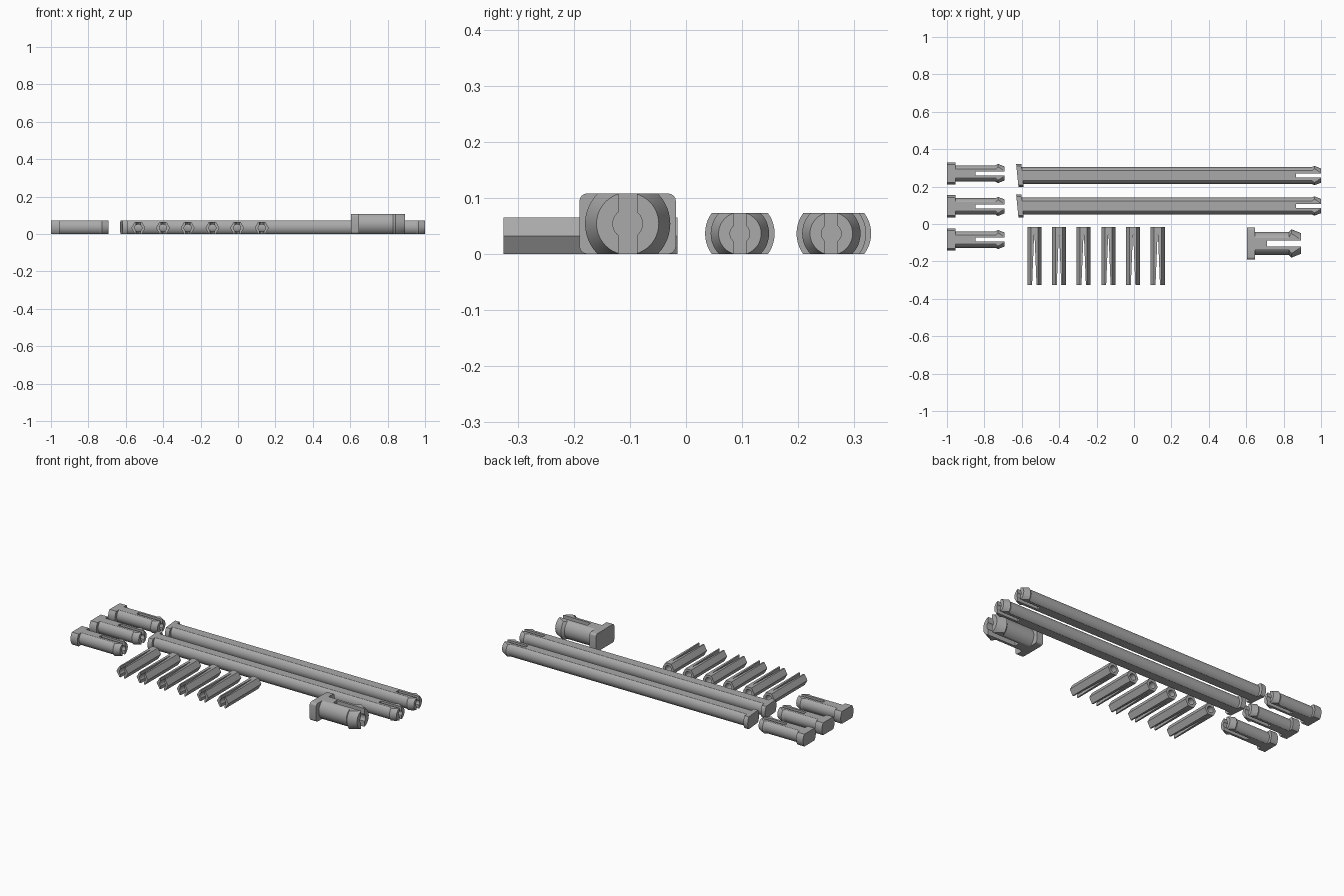
import bpy, bmesh, math
from mathutils import Matrix, Vector

if "Cube" in bpy.data.objects:
    bpy.data.objects.remove(bpy.data.objects["Cube"])

grey = bpy.data.materials.new("plain grey")
grey.use_nodes = True
grey.diffuse_color = (0.4, 0.4, 0.4, 1)
grey.node_tree.nodes["Principled BSDF"].inputs["Base Color"].default_value = (0.4, 0.4, 0.4, 1)


def add_object(name, bm, location=(0, 0, 0)):
    bmesh.ops.recalc_face_normals(bm, faces=bm.faces)
    mesh = bpy.data.meshes.new(name)
    bm.to_mesh(mesh)
    bm.free()
    mesh.materials.append(grey)
    obj = bpy.data.objects.new(name, mesh)
    obj.location = location
    bpy.context.collection.objects.link(obj)
    return obj


def lathe(points, sides=48):
    """Closed solid turned about the x axis from (x, radius) points."""
    bm = bmesh.new()
    verts = [bm.verts.new((x, r, 0)) for x, r in points]
    edges = [bm.edges.new(pair) for pair in zip(verts, verts[1:])]
    bmesh.ops.spin(bm, geom=verts + edges, cent=(0, 0, 0), axis=(1, 0, 0),
                   angle=2 * math.pi, steps=sides, use_duplicate=False)
    bmesh.ops.remove_doubles(bm, verts=bm.verts, dist=1e-5)
    return bm


def flatten(bm, half):
    """Trim the round body to flats above and below."""
    for side in (1, -1):
        cut = bmesh.ops.bisect_plane(bm, geom=bm.verts[:] + bm.edges[:] + bm.faces[:],
                                     plane_co=(0, 0, side * half), plane_no=(0, 0, side),
                                     clear_outer=True)
        edges = [e for e in cut["geom_cut"] if isinstance(e, bmesh.types.BMEdge)]
        bmesh.ops.holes_fill(bm, edges=edges, sides=0)


def box(low, high):
    bm = bmesh.new()
    low, high = Vector(low), Vector(high)
    bmesh.ops.create_cube(bm, size=1, matrix=Matrix.Translation((low + high) / 2)
                          @ Matrix.Diagonal((*(high - low), 1)))
    return bm


def combine(obj, tool, operation):
    mod = obj.modifiers.new("combine", "BOOLEAN")
    mod.object, mod.operation, mod.solver = tool, operation, "EXACT"
    bpy.context.view_layer.update()
    result = obj.evaluated_get(bpy.context.evaluated_depsgraph_get())
    mesh = bpy.data.meshes.new_from_object(result)
    obj.modifiers.clear()
    obj.data = mesh
    bpy.data.objects.remove(tool)


def finish(obj):
    bpy.ops.object.select_all(action="DESELECT")
    obj.select_set(True)
    bpy.context.view_layer.objects.active = obj
    bpy.ops.object.shade_smooth_by_angle(angle=math.radians(25))


def snap_pin(name, y, start, end, head, shaft, barb, half, slot, slot_x, tilt=0, square=0):
    """Split snap pin lying along x: head, trimmed shaft and barbed tip."""
    neck = start + head[0]
    tip = barb * 0.73
    length = 0.035 * barb / 0.051
    points = [(start, 0), (start, head[1]), (neck, head[1]), (neck, shaft),
              (end - length - 0.013, shaft), (end - length, barb), (end, tip), (end, 0)]
    if square:
        points = [(start + 0.01, 0), (start + 0.01, shaft)] + points[4:]
    bm = lathe(points)
    flatten(bm, half)
    for v in bm.verts:
        if v.co.x < neck + 1e-4:
            v.co.x -= tilt * v.co.y
    pin = add_object(name, bm, (0, y, half))

    # Rounded block head
    if square:
        bm = box((start, -square, -half), (neck, square, half))
        along = [e for e in bm.edges if abs(e.verts[0].co.x - e.verts[1].co.x) > 0.01]
        bmesh.ops.bevel(bm, geom=along, offset=0.014, segments=4, profile=0.5, affect="EDGES")
        combine(pin, add_object("head_block", bm, pin.location), "UNION")

    # Slot and bore that let the tip flex
    slit = box((slot_x, -slot, -0.2), (end + 0.1, slot, 0.2))
    combine(pin, add_object("slot_cutter", slit, pin.location), "DIFFERENCE")
    bore = lathe([(slot_x, 0), (slot_x, slot * 1.6), (end + 0.1, slot * 1.6), (end + 0.1, 0)], 32)
    combine(pin, add_object("bore_cutter", bore, pin.location), "DIFFERENCE")
    finish(pin)


# Short pins
for i, y in enumerate((0.27, 0.094, -0.083)):
    snap_pin(f"short_pin_{i + 1}", y, -1, -0.692, (0.045, 0.06), 0.044, 0.051,
             0.0365, 0.011, -0.847)

# Long rods with slightly tilted heads
for i, y in enumerate((0.259, 0.096)):
    snap_pin(f"long_rod_{i + 1}", y, -0.624, 1, (0.028, 0.062), 0.045, 0.052,
             0.0365, 0.011, 0.865, tilt=0.1)

# Large pin
snap_pin("large_pin", -0.104, 0.604, 0.893, (0.043, 0), 0.062, 0.076,
         0.054, 0.0165, 0.71, square=0.086)

# Hexagonal split sleeves
for i in range(6):
    bm = bmesh.new()
    bmesh.ops.create_cone(bm, cap_ends=True, segments=6, radius1=0.0375, radius2=0.0375,
                          depth=0.31, matrix=Matrix.Rotation(math.pi / 2, 4, "X")
                          @ Matrix.Rotation(math.pi / 2, 4, "Z"))
    # Put corners at the sides and flats above and below
    if max(v.co.z for v in bm.verts) > 0.035:
        bmesh.ops.rotate(bm, verts=bm.verts, matrix=Matrix.Rotation(math.pi / 6, 3, "Y"))
    sleeve = add_object(f"sleeve_{i + 1}", bm, (-0.533 + 0.132 * i, -0.17, 0.0325))

    bm = bmesh.new()
    bmesh.ops.create_cone(bm, cap_ends=True, segments=24, radius1=0.019, radius2=0.019,
                          depth=0.4, matrix=Matrix.Rotation(math.pi / 2, 4, "X"))
    combine(sleeve, add_object("bore_cutter", bm, sleeve.location), "DIFFERENCE")

    # Wedge slit, widest at the front
    bm = box((-0.012, -0.16, -0.1), (0.012, 0.11, 0.1))
    for v in bm.verts:
        if v.co.y > 0:
            v.co.x *= 0.1
    combine(sleeve, add_object("slit_cutter", bm, sleeve.location), "DIFFERENCE")
    finish(sleeve)
